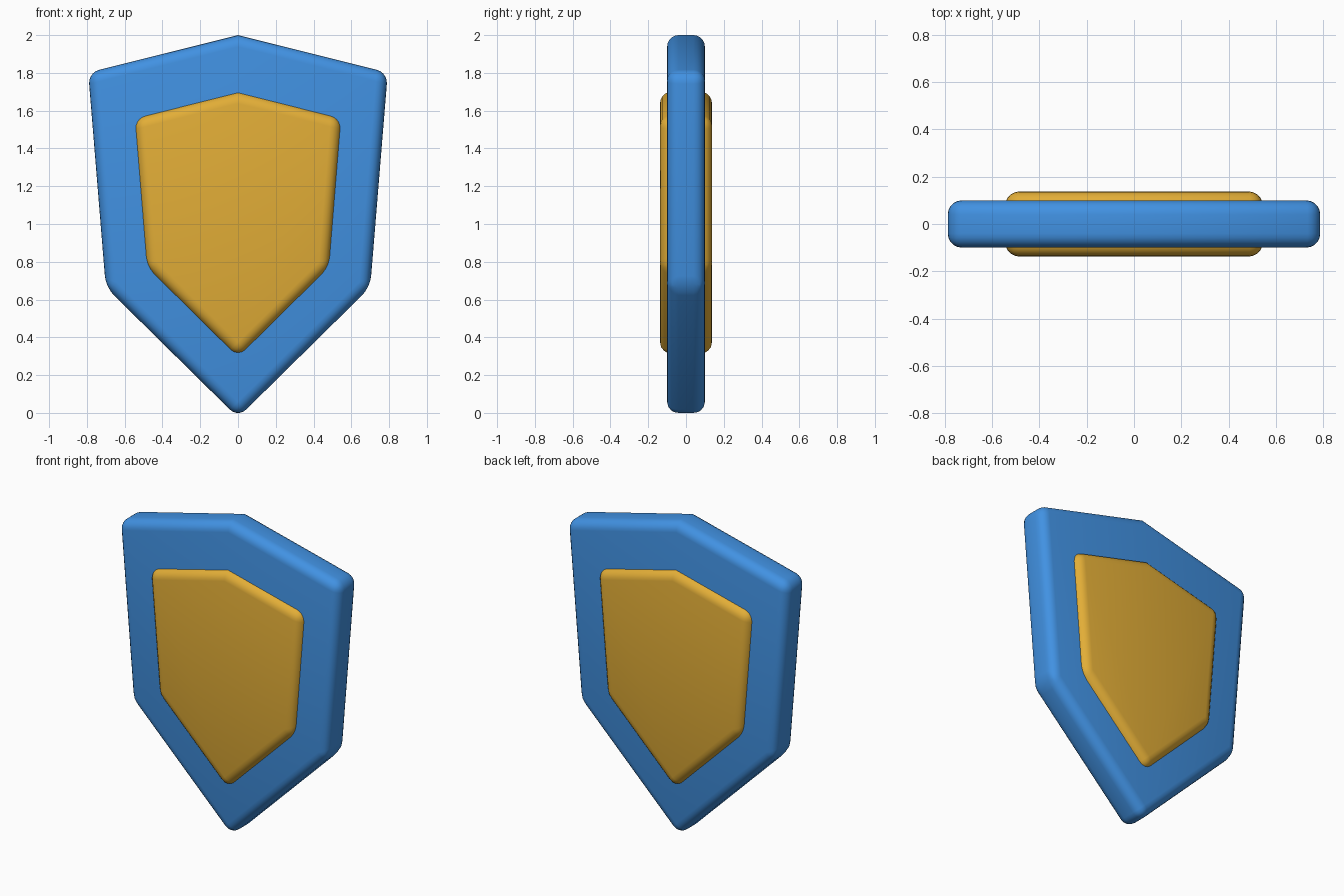
import bpy, bmesh, math

if "Cube" in bpy.data.objects:
    bpy.data.objects.remove(bpy.data.objects["Cube"])

def material(name, rgb):
    m = bpy.data.materials.new(name)
    m.diffuse_color = (*rgb, 1)
    m.use_nodes = True
    m.node_tree.nodes["Principled BSDF"].inputs["Base Color"].default_value = m.diffuse_color
    return m

def shield_plate(name, half_outline, depth, mat, bevel=0.06):
    """Mirror a right-hand outline (apex first, tip last), extrude along y, round the edges."""
    outline = half_outline + [(-x, z) for x, z in half_outline[-2:0:-1]]
    bm = bmesh.new()
    front = bm.faces.new([bm.verts.new((x, -depth / 2, z)) for x, z in outline])
    ext = bmesh.ops.extrude_face_region(bm, geom=[front], use_keep_orig=True)
    moved = [v for v in ext["geom"] if isinstance(v, bmesh.types.BMVert)]
    bmesh.ops.translate(bm, verts=moved, vec=(0, depth, 0))
    bmesh.ops.recalc_face_normals(bm, faces=bm.faces[:])
    me = bpy.data.meshes.new(name)
    bm.to_mesh(me)
    bm.free()
    me.materials.append(mat)
    ob = bpy.data.objects.new(name, me)
    bpy.context.collection.objects.link(ob)
    # the shallow top apex stays crisp because it is below the angle limit
    mod = ob.modifiers.new("rounded_edges", "BEVEL")
    mod.width = bevel
    mod.segments = 5
    mod.limit_method = "ANGLE"
    mod.angle_limit = math.radians(30)
    bpy.ops.object.select_all(action="DESELECT")
    ob.select_set(True)
    bpy.context.view_layer.objects.active = ob
    bpy.ops.object.modifier_apply(modifier=mod.name)
    bpy.ops.object.shade_smooth_by_angle(angle=math.radians(30))
    return ob

blue = material("blue", (0.053, 0.285, 0.76))
gold = material("gold", (0.76, 0.42, 0.038))

# blue shield body
shield_plate("shield_body",
             [(0, 2.0), (0.793, 1.802), (0.70, 0.665), (0, -0.025)], 0.2, blue)

# gold panel, poking out on front and back
shield_plate("shield_panel",
             [(0, 1.70), (0.55, 1.562), (0.486, 0.77), (0, 0.29)], 0.275, gold)
